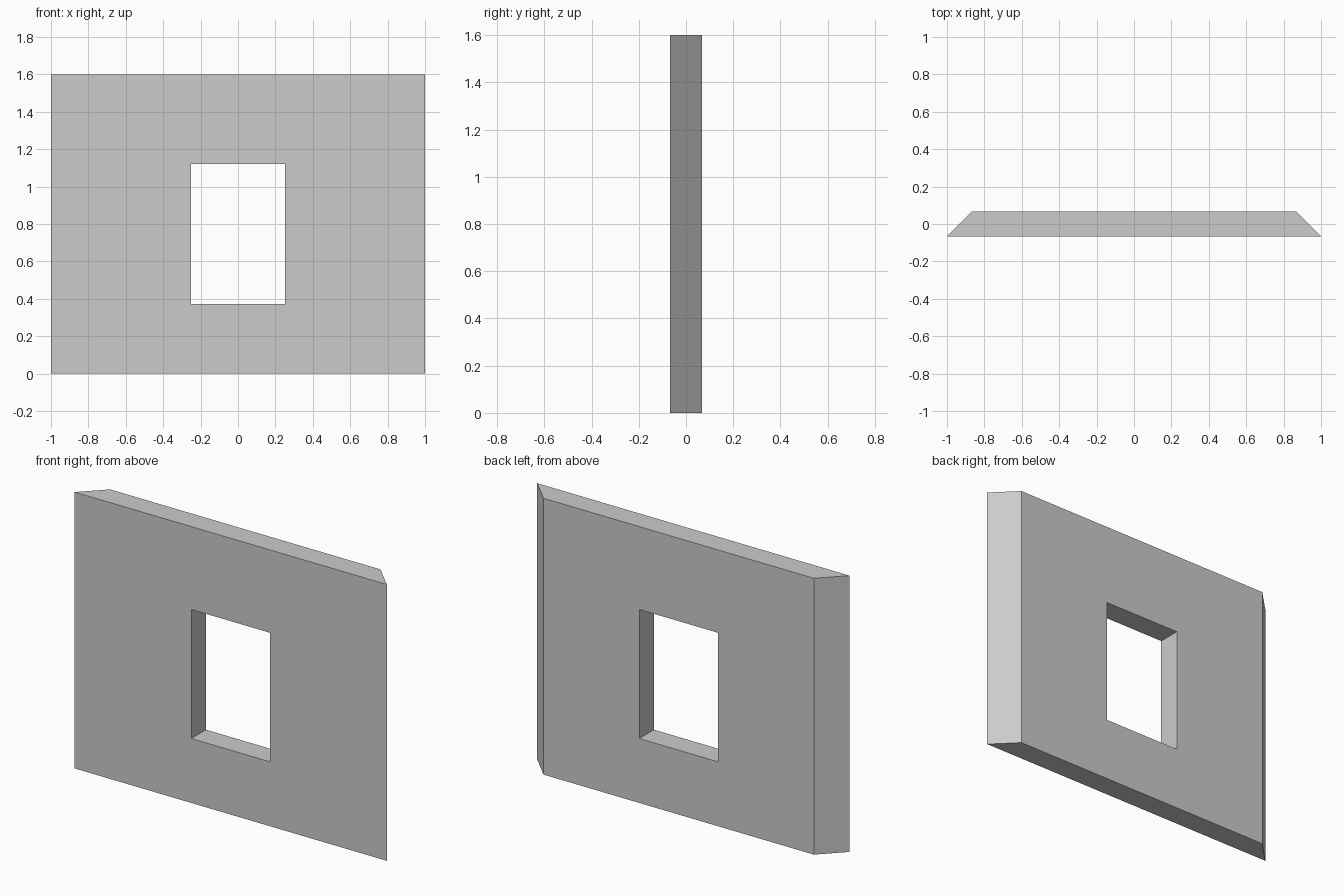
import bpy, bmesh

if "Cube" in bpy.data.objects:
    bpy.data.objects.remove(bpy.data.objects["Cube"])

HEIGHT = 1.6
HALF_T = 0.067                      # half wall thickness
WIN_X, WIN_LOW, WIN_TOP = 0.252, 0.373, 1.12


def ring(bm, half_w, low, top, y):
    """Four corner vertices of an upright rectangle at depth y."""
    return [bm.verts.new((x, y, z)) for x, z in
            ((-half_w, low), (half_w, low), (half_w, top), (-half_w, top))]


def bridge(bm, a, b):
    """Quads joining two four-corner rings."""
    for i in range(4):
        j = (i + 1) % 4
        bm.faces.new((a[i], a[j], b[j], b[i]))


bm = bmesh.new()

# Outer outline: back is narrower, giving 45 degree mitred ends
outer_front = ring(bm, 1.0, 0, HEIGHT, -HALF_T)
outer_back = ring(bm, 1.0 - 2 * HALF_T, 0, HEIGHT, HALF_T)

# Straight window opening
inner_front = ring(bm, WIN_X, WIN_LOW, WIN_TOP, -HALF_T)
inner_back = ring(bm, WIN_X, WIN_LOW, WIN_TOP, HALF_T)

# Front face, window reveal, back face, outer edges
loops = [outer_front, inner_front, inner_back, outer_back]
for k in range(4):
    bridge(bm, loops[k], loops[(k + 1) % 4])

bmesh.ops.recalc_face_normals(bm, faces=bm.faces)
mesh = bpy.data.meshes.new("window_wall")
bm.to_mesh(mesh)
bm.free()
wall = bpy.data.objects.new("window_wall", mesh)
bpy.context.collection.objects.link(wall)
